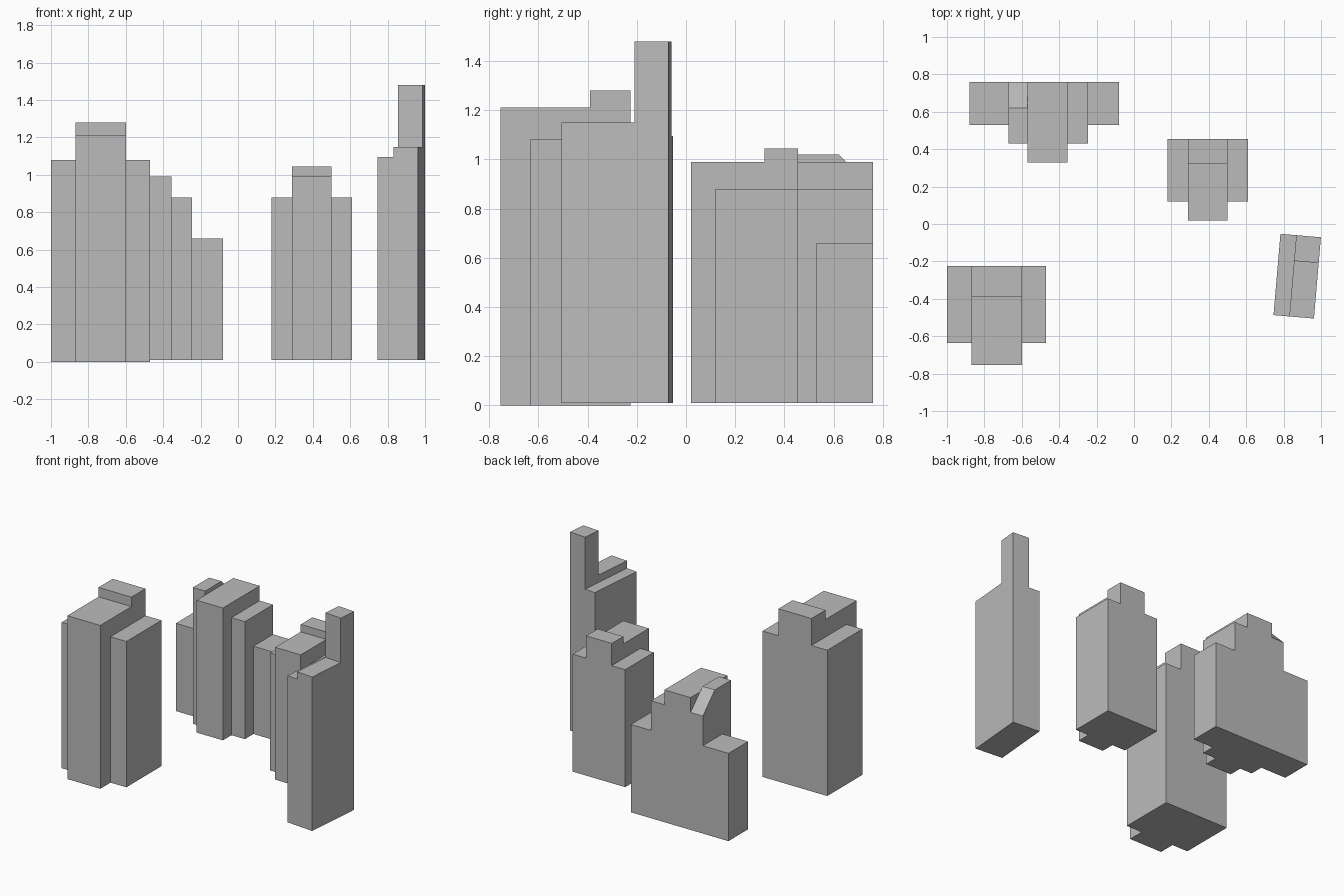
import bpy
import bmesh
import math

cube = bpy.data.objects.get("Cube")
if cube:
    bpy.data.objects.remove(cube, do_unlink=True)

grey = bpy.data.materials.new("concrete grey")
grey.use_nodes = True
colour = (0.5, 0.5, 0.5, 1)
grey.diffuse_color = colour
grey.node_tree.nodes["Principled BSDF"].inputs["Base Color"].default_value = colour


def slab(name, x0, x1, profile, location=(0, 0, 0), turn=0):
    """Extrude a (y, z) side profile from x0 to x1."""
    bm = bmesh.new()
    face = bm.faces.new([bm.verts.new((x0, y, z)) for y, z in profile])
    out = bmesh.ops.extrude_face_region(bm, geom=[face])
    verts = [g for g in out["geom"] if isinstance(g, bmesh.types.BMVert)]
    bmesh.ops.translate(bm, verts=verts, vec=(x1 - x0, 0, 0))
    bmesh.ops.recalc_face_normals(bm, faces=bm.faces)
    mesh = bpy.data.meshes.new(name)
    bm.to_mesh(mesh)
    bm.free()
    mesh.materials.append(grey)
    obj = bpy.data.objects.new(name, mesh)
    bpy.context.collection.objects.link(obj)
    obj.location = location
    obj.rotation_euler.z = math.radians(turn)
    return obj


def block(front, back, base, top):
    return [(front, base), (back, base), (back, top), (front, top)]


def stepped(front, step, back, base, low, high):
    """Side profile whose rear part rises above the front part."""
    return [(front, base), (back, base), (back, high),
            (step, high), (step, low), (front, low)]


BASE = 0.01

# Wide tower: stepped core between two lower wings
slab("wide_tower_core", -0.87, -0.60, stepped(-0.755, -0.39, -0.225, 0, 1.21, 1.28))
for side, x0, x1 in (("right", -1, -0.87), ("left", -0.60, -0.47)):
    slab("wide_tower_wing_" + side, x0, x1, block(-0.635, -0.225, 0, 1.08))

# Middle tower: the same scheme, smaller
slab("middle_tower_core", 0.29, 0.50, stepped(0.02, 0.32, 0.455, BASE, 0.99, 1.045))
for side, x0, x1 in (("right", 0.18, 0.29), ("left", 0.50, 0.61)):
    slab("middle_tower_wing_" + side, x0, x1, block(0.12, 0.455, BASE, 0.88))

# Slim tower: slightly turned, with a tall rear turret
place = dict(location=(0.8725, -0.279, 0), turn=-4.9)
slab("slim_tower_strip", -0.1085, -0.0235, block(-0.218, 0.218, BASE, 1.095), **place)
slab("slim_tower_body", -0.0235, 0.1085,
     stepped(-0.218, 0.08, 0.218, BASE, 1.15, 1.48), **place)

# Terraced block: stepped columns sharing one flat back wall
BACK = 0.76
for name, x0, x1, front, top in (
        ("outer_wing_right", -0.88, -0.67, 0.53, 0.66),
        ("core", -0.57, -0.355, 0.33, 0.99),
        ("inner_wing_left", -0.355, -0.245, 0.43, 0.88),
        ("outer_wing_left", -0.245, -0.08, 0.53, 0.66)):
    slab("terraced_block_" + name, x0, x1, block(front, BACK, BASE, top))

# Inner wing with a sloping rear roof
slab("terraced_block_sloped_wing", -0.67, -0.57,
     [(0.43, BASE), (BACK, BASE), (BACK, 0.88), (0.62, 1.02), (0.43, 1.02)])
